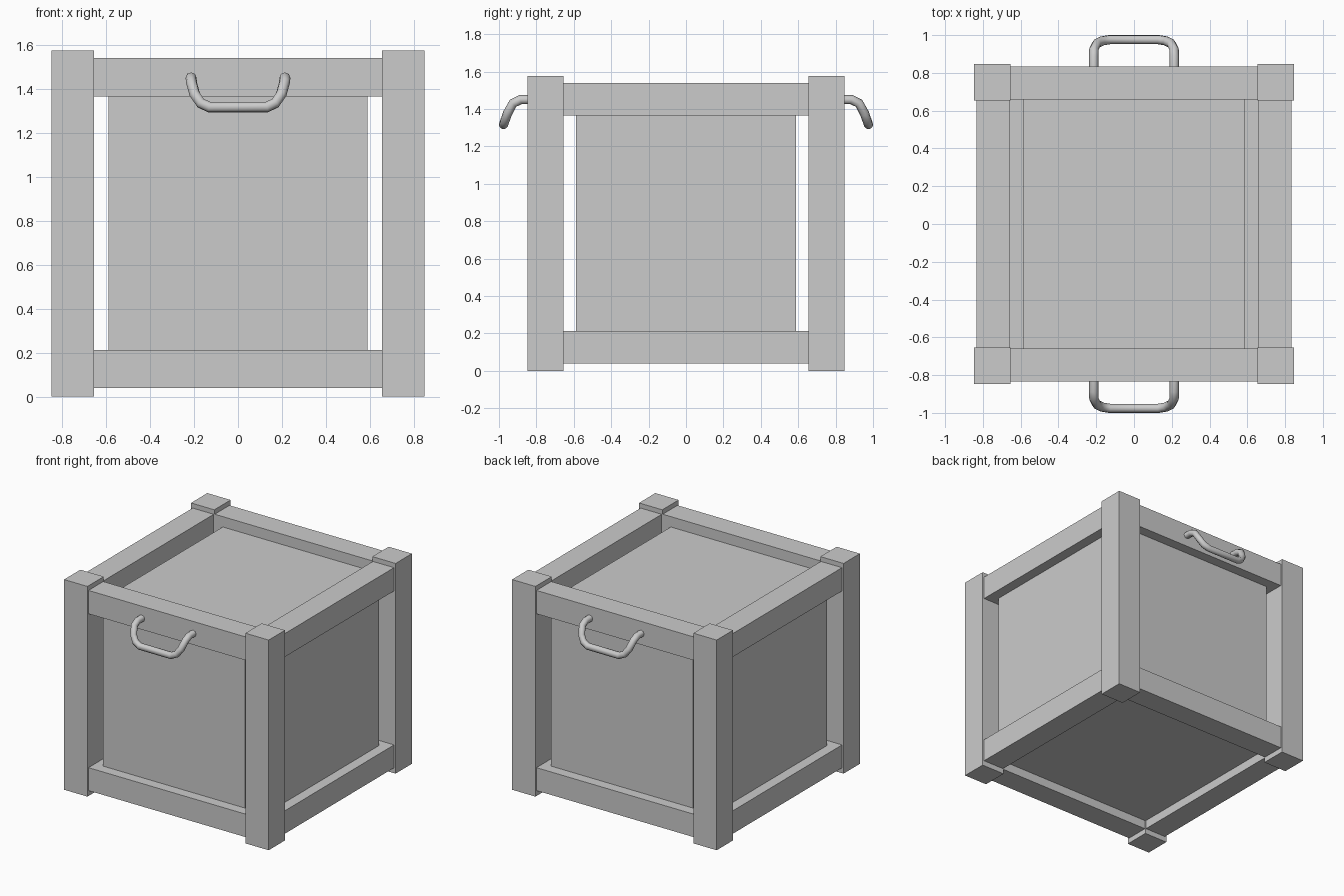
import bpy
import math

cube = bpy.data.objects.get("Cube")
if cube:
    bpy.data.objects.remove(cube, do_unlink=True)

# Single flat grey
grey = bpy.data.materials.new("light_grey")
grey.use_nodes = True
color = (0.6, 0.6, 0.6, 1)
grey.diffuse_color = color
grey.node_tree.nodes["Principled BSDF"].inputs["Base Color"].default_value = color


def box(name, lo, hi):
    """Axis-aligned box between two corners."""
    bpy.ops.mesh.primitive_cube_add(size=1)
    ob = bpy.context.object
    ob.name = name
    ob.location = [(a + b) / 2 for a, b in zip(lo, hi)]
    ob.scale = [b - a for a, b in zip(lo, hi)]
    bpy.ops.object.transform_apply(location=True, rotation=False, scale=True)
    ob.data.materials.append(grey)
    return ob


def spun_box(name, lo, hi, angle):
    """Box turned about the vertical axis through the centre."""
    ob = box(name, lo, hi)
    ob.rotation_euler.z = angle
    return ob


INNER, OUTER, POST = 0.66, 0.835, 0.848
HEIGHT = 1.575
LOW, HIGH = (0.04, 0.212), (1.365, 1.54)
MID = (INNER + OUTER) / 2
PANEL = 0.588
T = 0.01

# Posts, rails and wall panels repeat on each of the four sides
for i, side in enumerate(("front", "left", "back", "right")):
    turn = i * math.pi / 2
    spun_box(side + "_post", (0.655, -POST, 0), (POST, -0.655, HEIGHT), turn)
    for level, (z0, z1) in (("lower", LOW), ("upper", HIGH)):
        spun_box(f"{side}_{level}_rail", (-INNER, -OUTER, z0), (INNER, -INNER, z1), turn)
    spun_box(side + "_panel", (-PANEL, -MID - T, sum(LOW) / 2),
             (PANEL, -MID + T, sum(HIGH) / 2), turn)

# Lid and floor
lid_z, floor_z = sum(HIGH) / 2, sum(LOW) / 2
box("lid_panel", (-PANEL, -MID, lid_z - T), (PANEL, MID, lid_z + T))
box("floor_panel", (-MID, -MID, floor_z - 2 * T), (MID, MID, floor_z))

# Drooping bar handles on front and back
half = [(0.213, 0.80, 1.45), (0.213, 0.885, 1.45), (0.212, 0.925, 1.43),
        (0.197, 0.955, 1.375), (0.17, 0.969, 1.335), (0.13, 0.976, 1.316)]
path = half + [(-x, y, z) for x, y, z in reversed(half)]
for name, s in (("front_handle", -1), ("back_handle", 1)):
    curve = bpy.data.curves.new(name, "CURVE")
    curve.dimensions = "3D"
    curve.bevel_depth = 0.025
    curve.bevel_resolution = 2
    curve.use_fill_caps = True
    spline = curve.splines.new("POLY")
    spline.points.add(len(path) - 1)
    for p, (x, y, z) in zip(spline.points, path):
        p.co = (s * x, s * y, z, 1)
    curve.materials.append(grey)
    handle = bpy.data.objects.new(name, curve)
    bpy.context.collection.objects.link(handle)
    bpy.ops.object.select_all(action="DESELECT")
    handle.select_set(True)
    bpy.context.view_layer.objects.active = handle
    bpy.ops.object.convert(target="MESH")
    bpy.ops.object.shade_smooth_by_angle(angle=math.radians(50))
